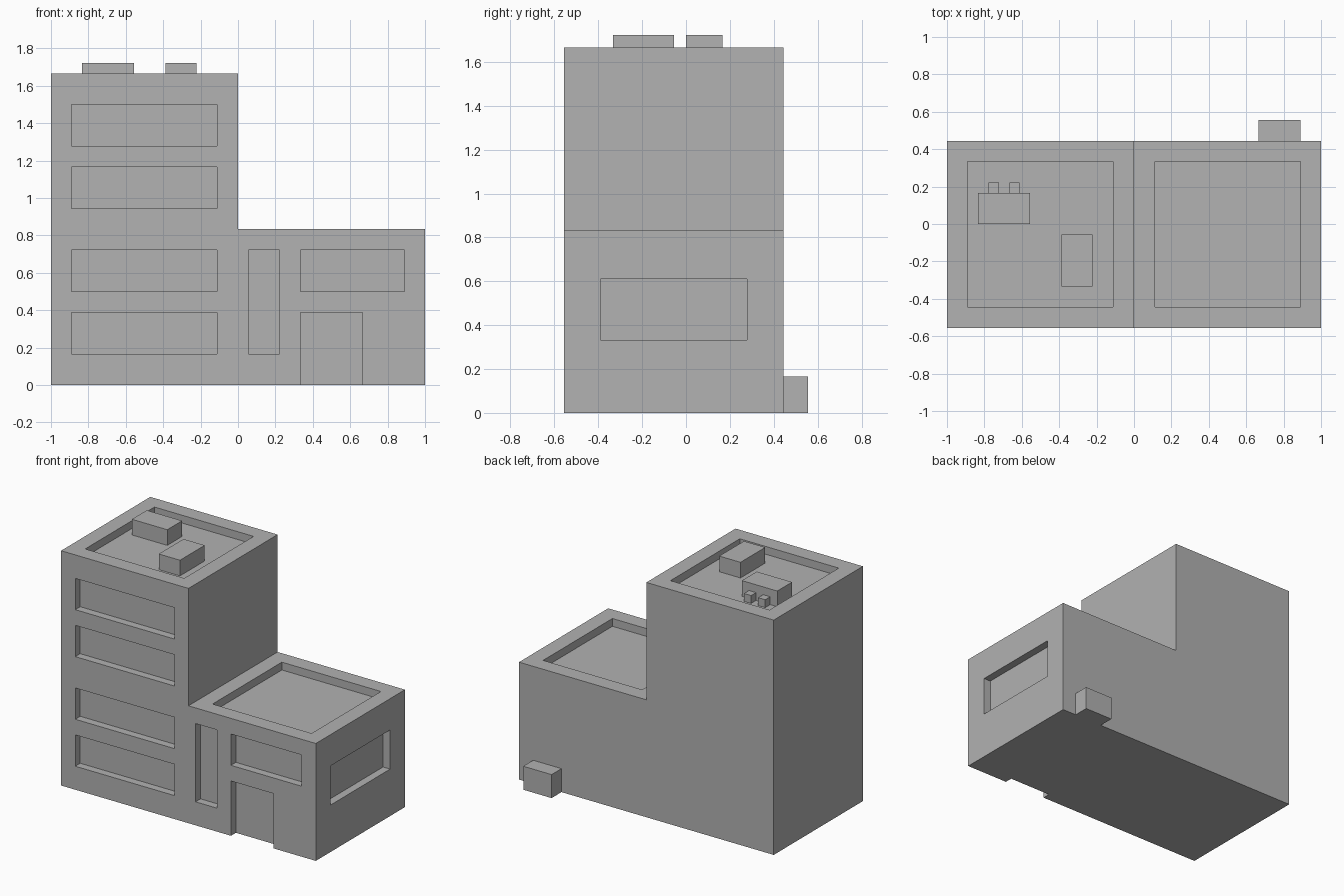
import bpy
import bmesh
from mathutils import Vector

U = 1 / 18          # building module
FRONT, BACK, SIDE = -10, 8, 18
TOWER_TOP, WING_TOP = 30, 15
RECESS = 1

cube = bpy.data.objects.get("Cube")
if cube:
    bpy.data.objects.remove(cube, do_unlink=True)

grey = bpy.data.materials.new("plain_grey")
grey.use_nodes = True
COLOUR = (0.445, 0.445, 0.445, 1)
grey.diffuse_color = COLOUR
grey.node_tree.nodes["Principled BSDF"].inputs["Base Color"].default_value = COLOUR


def add_box(bm, xs, ys, zs):
    """Add a box spanning the given module ranges."""
    low, high = (Vector(c) * U for c in zip(xs, ys, zs))
    for v in bmesh.ops.create_cube(bm, size=1)["verts"]:
        v.co = [low[i] if v.co[i] < 0 else high[i] for i in range(3)]


def make_object(name, bm):
    bmesh.ops.recalc_face_normals(bm, faces=bm.faces)
    mesh = bpy.data.meshes.new(name)
    bm.to_mesh(mesh)
    bm.free()
    mesh.materials.append(grey)
    obj = bpy.data.objects.new(name, mesh)
    bpy.context.scene.collection.objects.link(obj)
    return obj


def box_object(name, xs, ys, zs):
    bm = bmesh.new()
    add_box(bm, xs, ys, zs)
    return make_object(name, bm)


# Building: stepped profile of tower and wing, extruded front to back
bm = bmesh.new()
profile = [(-SIDE, 0), (SIDE, 0), (SIDE, WING_TOP), (0, WING_TOP),
           (0, TOWER_TOP), (-SIDE, TOWER_TOP)]
face = bm.faces.new([bm.verts.new((x * U, FRONT * U, z * U)) for x, z in profile])
extruded = bmesh.ops.extrude_face_region(bm, geom=[face])["geom"]
bmesh.ops.translate(bm, vec=(0, (BACK - FRONT) * U, 0),
                    verts=[g for g in extruded if isinstance(g, bmesh.types.BMVert)])
building = make_object("building", bm)

# Recesses: front windows and door, side window, sunken roofs
bm = bmesh.new()
front_depth = (FRONT - 2, FRONT + RECESS)
for z in (3, 9, 17, 23):
    add_box(bm, (-16, -2), front_depth, (z, z + 4))     # tower windows
add_box(bm, (1, 4), front_depth, (3, 13))               # tall slot window
add_box(bm, (6, 16), front_depth, (9, 13))              # window over the door
add_box(bm, (6, 12), front_depth, (-2, 7))              # doorway
add_box(bm, (SIDE - RECESS, SIDE + 2), (-7, 5), (6, 11))
for x, top in ((-16, TOWER_TOP), (2, WING_TOP)):
    add_box(bm, (x, x + 14), (-8, 6), (top - RECESS, top + 2))
cutter = make_object("recess_cutter", bm)
cutter.hide_render = True

cut = building.modifiers.new("recesses", "BOOLEAN")
cut.operation = "DIFFERENCE"
cut.solver = "EXACT"
cut.object = cutter
bpy.context.view_layer.update()
evaluated = building.evaluated_get(bpy.context.evaluated_depsgraph_get())
mesh = bpy.data.meshes.new_from_object(evaluated)
building.modifiers.clear()
building.data = mesh
bpy.data.objects.remove(cutter, do_unlink=True)

# Rooftop units with two small vents
roof = TOWER_TOP - RECESS
box_object("roof_unit_wide", (-15, -10), (0, 3), (roof, roof + 2))
box_object("roof_unit_long", (-7, -4), (-6, -1), (roof, roof + 2))
for name, x in (("right", -14), ("left", -12)):
    box_object("roof_vent_" + name, (x, x + 1), (3, 4), (roof, roof + 1))

# Service box on the back wall
box_object("service_box", (12, 16), (BACK, BACK + 2), (0, 3))
